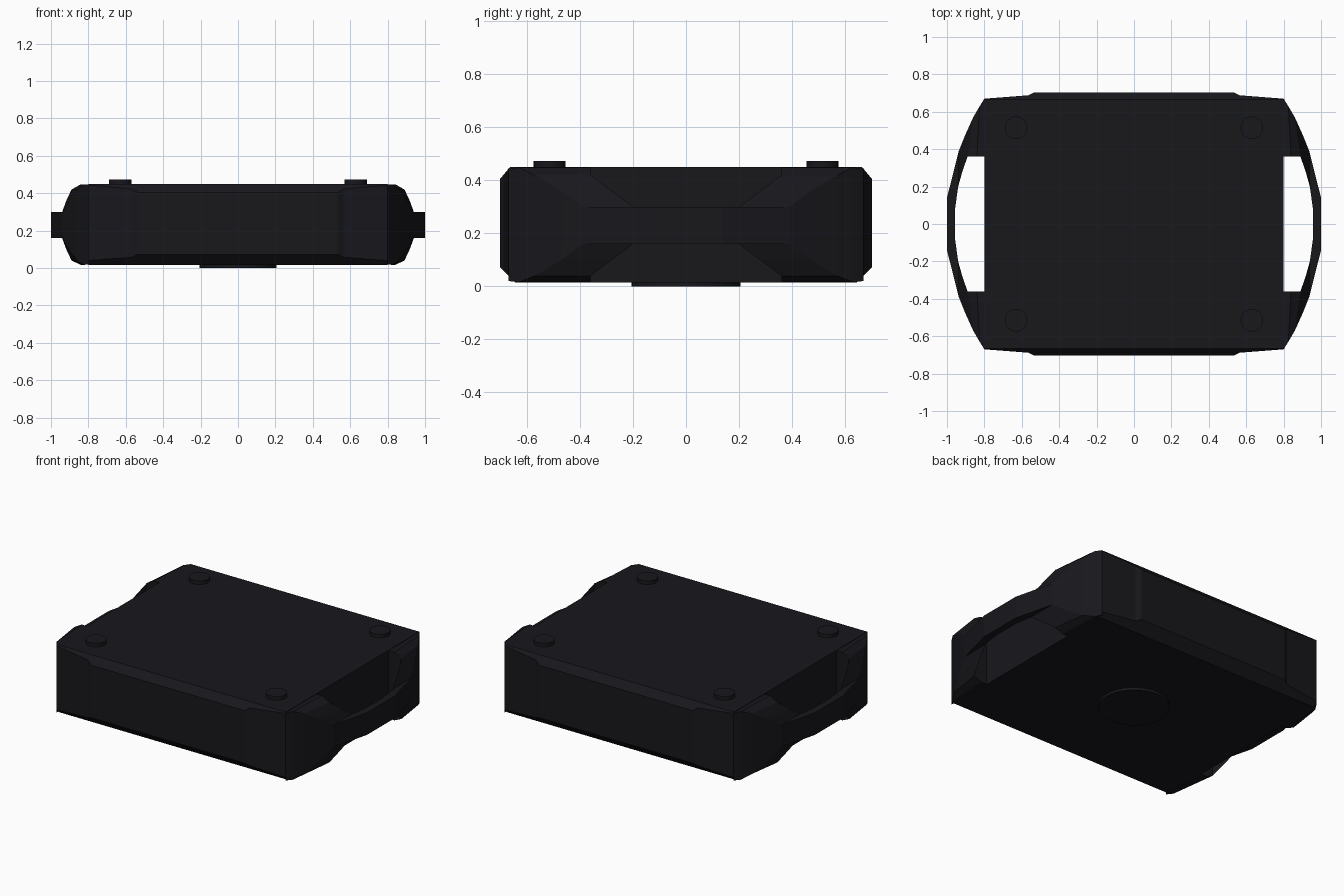
import bpy, bmesh

if "Cube" in bpy.data.objects:
    bpy.data.objects.remove(bpy.data.objects["Cube"])

black = bpy.data.materials.new("black_plastic")
black.diffuse_color = (0.009, 0.009, 0.012, 1)
black.use_nodes = True
black.node_tree.nodes["Principled BSDF"].inputs["Base Color"].default_value = black.diffuse_color


def loft(name, sections):
    """Skin a closed solid through equal-sized cross-sections."""
    bm = bmesh.new()
    rings = [[bm.verts.new(p) for p in s] for s in sections]
    n = len(rings[0])
    for a, b in zip(rings, rings[1:]):
        for i in range(n):
            j = (i + 1) % n
            bm.faces.new((a[i], a[j], b[j], b[i]))
    bm.faces.new(rings[0][::-1])
    bm.faces.new(rings[-1])
    bmesh.ops.recalc_face_normals(bm, faces=bm.faces[:])
    mesh = bpy.data.meshes.new(name)
    bm.to_mesh(mesh)
    bm.free()
    mesh.materials.append(black)
    ob = bpy.data.objects.new(name, mesh)
    bpy.context.collection.objects.link(ob)
    return ob


def disc(name, x, y, radius, z0, z1):
    bpy.ops.mesh.primitive_cylinder_add(vertices=32, radius=radius, depth=z1 - z0,
                                        location=(x, y, (z0 + z1) / 2))
    ob = bpy.context.object
    ob.name = name
    ob.data.materials.append(black)
    bpy.ops.object.shade_smooth_by_angle()


# Main case: chamfered profile, slightly raised centre panel on front and back
def case_section(x, h):
    half = [(0.645, 0.015), (h, 0.015 + (h - 0.645)),
            (h, 0.45 - 1.2 * (h - 0.665)), (0.665, 0.45)]
    return [(x, y, z) for y, z in half] + [(x, -y, z) for y, z in half[::-1]]


stations = [(0.80, 0.67), (0.565, 0.688), (0.535, 0.703)]
stations = [(-x, h) for x, h in stations] + stations[::-1]
loft("case", [case_section(x, h) for x, h in stations])

# Side handles flaring into corner lugs: inner xy, outer xy, low z, high z
path = [
    ((0.79, 0.36), (0.80, 0.67), 0.02, 0.447),
    ((0.84, 0.36), (0.825, 0.63), 0.017, 0.448),
    ((0.89, 0.36), (0.86, 0.57), 0.04, 0.42),
    ((0.918, 0.28), (0.905, 0.47), 0.10, 0.36),
    ((0.94, 0.20), (0.937, 0.39), 0.16, 0.30),
    ((0.957, 0.08), (1.0, 0.14), 0.16, 0.30),
]
path += [((a, -b), (c, -d), lo, hi) for (a, b), (c, d), lo, hi in path[::-1]]
for side, name in ((1, "right_handle"), (-1, "left_handle")):
    loft(name, [[(side * i[0], i[1], lo), (side * o[0], o[1], lo),
                 (side * o[0], o[1], hi), (side * i[0], i[1], hi)]
                for i, o, lo, hi in path])

# Top pads and bottom base disc
for x in (-0.63, 0.63):
    for y in (-0.515, 0.515):
        disc("top_pad", x, y, 0.06, 0.43, 0.473)
disc("base_disc", 0, 0, 0.205, 0.0, 0.03)
